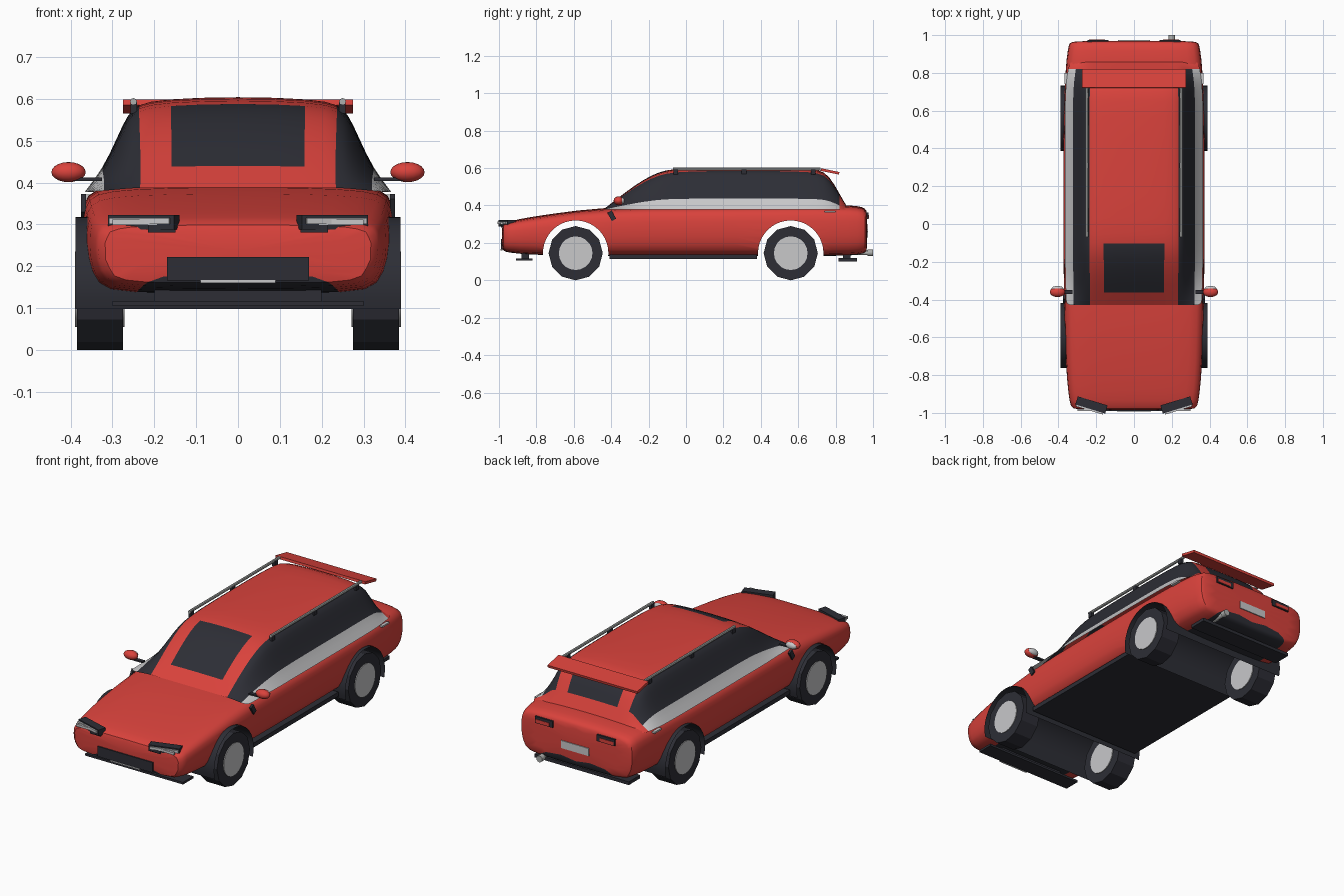
import bpy, bmesh, math
from mathutils import Matrix

old = bpy.data.objects.get("Cube")
if old:
    bpy.data.objects.remove(old)


def material(name, rgb):
    m = bpy.data.materials.new(name)
    m.use_nodes = True
    m.diffuse_color = (*rgb, 1)
    m.node_tree.nodes["Principled BSDF"].inputs["Base Color"].default_value = (*rgb, 1)
    return m


RED = material("red paint", (0.70, 0.055, 0.045))
DARK = material("dark trim", (0.026, 0.027, 0.036))
LIGHT = material("light grey", (0.58, 0.58, 0.59))
STEEL = material("steel", (0.42, 0.43, 0.42))


def finish(name, bm, mats, smooth=True):
    bmesh.ops.recalc_face_normals(bm, faces=bm.faces)
    me = bpy.data.meshes.new(name)
    bm.to_mesh(me)
    bm.free()
    for m in mats:
        me.materials.append(m)
    ob = bpy.data.objects.new(name, me)
    bpy.context.collection.objects.link(ob)
    if smooth:
        smooth_object(ob)
    return ob


def activate(ob):
    bpy.ops.object.select_all(action="DESELECT")
    ob.select_set(True)
    bpy.context.view_layer.objects.active = ob


def smooth_object(ob):
    activate(ob)
    bpy.ops.object.shade_smooth_by_angle(angle=math.radians(35))


def apply(ob, kind, **settings):
    mod = ob.modifiers.new(kind.lower(), kind)
    for key, value in settings.items():
        setattr(mod, key, value)
    activate(ob)
    bpy.ops.object.modifier_apply(modifier=mod.name)


def box(name, center, size, mat, turn=0, axis="Z"):
    bm = bmesh.new()
    bmesh.ops.create_cube(bm, size=1)
    m = Matrix.Translation(center) @ Matrix.Rotation(turn, 4, axis) @ Matrix.Diagonal((*size, 1))
    bm.transform(m)
    return finish(name, bm, [mat], False)


def rod(name, center, radius, length, axis, mat, sides=16, smooth=True):
    bm = bmesh.new()
    bmesh.ops.create_cone(bm, cap_ends=True, segments=sides, radius1=radius,
                          radius2=radius, depth=length)
    turn = Matrix.Rotation(math.pi / 2, 4, "Y" if axis == "X" else "X")
    bm.transform(Matrix.Translation(center) @ turn)
    return finish(name, bm, [mat], smooth)


def ball(name, center, size, mat):
    bm = bmesh.new()
    bmesh.ops.create_uvsphere(bm, u_segments=16, v_segments=10, radius=1)
    bm.transform(Matrix.Translation(center) @ Matrix.Diagonal((*size, 1)))
    return finish(name, bm, [mat])


def loft(name, rings, closed, mats, rule):
    """Skin rings of points; rule(row, y) picks the colour of each face."""
    bm = bmesh.new()
    grid = [[bm.verts.new(p) for p in ring] for ring in rings]
    n = len(grid[0])
    for a, b in zip(grid, grid[1:]):
        y = (a[0].co.y + b[0].co.y) / 2
        for j in range(n if closed else n - 1):
            k = (j + 1) % n
            f = bm.faces.new((a[j], a[k], b[k], b[j]))
            f.material_index = rule(min(j, (n if closed else n - 1) - 1 - j), y)
    if closed:
        bm.faces.new(grid[0])
        bm.faces.new(grid[-1])
    return finish(name, bm, mats, False)


# Lower body: station = y, half width, bottom, top
stations = [(-.985, .32, .165, .292), (-.972, .335, .152, .308), (-.9, .348, .142, .327),
            (-.75, .362, .133, .352), (-.42, .372, .13, .396), (0, .375, .13, .397),
            (.5, .375, .13, .402), (.82, .365, .13, .405), (.93, .35, .135, .398),
            (.96, .342, .147, .383), (.97, .325, .16, .365)]
half = [(0, 0), (.78, 0), (.94, .08), (1, .4), (1, .7), (.975, .9), (.84, .97), (.45, .995), (0, 1)]
rings = []
for y, w, lo, hi in stations:
    side = [(u * w, y, lo + v * (hi - lo)) for u, v in half]
    rings.append(side + [(-x, y, z) for x, y, z in side[-2:0:-1]])
body = loft("body", rings, True, [RED, DARK], lambda row, y: int(row == 0))
apply(body, "SUBSURF", levels=1)

# Wheel arches cut through the body, with open liners
AXLES = {"front": -.59, "rear": .56}
HUB_Z = .145
for end, y in AXLES.items():
    cutter = rod("arch_cutter", (0, y, HUB_Z), .175, 1, "X", RED, 40)
    cutter.hide_render = True
    apply(body, "BOOLEAN", object=cutter, operation="DIFFERENCE", solver="EXACT")
    bpy.data.objects.remove(cutter)
    arc = [math.radians(-16 + 212 * i / 24) for i in range(25)]
    sheet = [[(x, y + .173 * math.cos(a), HUB_Z + .173 * math.sin(a)) for a in arc]
             for x in (-.388, .388)]
    liner = loft(end + "_wheel_liner", sheet, False, [DARK], lambda row, y: 0)
    smooth_object(liner)
smooth_object(body)

# Cabin: side windows, light waist band, windscreen and rear window by row
BASE, CROWN = .378, .606
cabin_half = [(.366, BASE), (.322, .435), (.29, .505), (.265, .56), (.243, .587), (.18, .6), (0, CROWN)]
cabin_stations = [(-.43, .388, .99), (-.37, .435, .985), (-.27, .513, .99), (-.18, .566, 1),
                  (-.11, .592, 1), (0, .604, 1), (.3, .607, 1), (.6, .604, 1), (.71, .595, .99),
                  (.765, .565, .975), (.825, .455, .95), (.86, .395, .93)]
rings = []
for y, top, w in cabin_stations:
    s = (top - BASE) / (CROWN - BASE)
    side = [(x * w, y, BASE + (z - BASE) * s) for x, z in cabin_half]
    rings.append(side + [(-x, y, z) for x, y, z in side[-2::-1]])


def cabin_colour(row, y):
    if row < 4:
        return (2 if row == 0 else 1) if -.41 < y < .83 else 0
    if row == 5 and (-.38 < y < -.12 or .75 < y < .83):
        return 1
    return 0


cabin = loft("cabin", rings, False, [RED, DARK, LIGHT], cabin_colour)
apply(cabin, "SUBSURF", levels=1)
smooth_object(cabin)

# Parts that repeat on both sides
for s, tag in ((1, "left"), (-1, "right")):
    for end, y in AXLES.items():
        rod(f"{end}_{tag}_tyre", (s * .33, y, HUB_Z), .145, .11, "X", DARK, 12, False)
        rod(f"{end}_{tag}_hub", (s * .33, y, HUB_Z), .09, .118, "X", LIGHT, 20)
    rod(tag + "_roof_rail", (s * .25, .325, .594), .008, .79, "Y", STEEL, 8)
    for i, y in enumerate((-.055, .31, .68)):
        box(f"{tag}_rail_post_{i + 1}", (s * .249, y, .58), (.016, .026, .03), DARK)
    ball(tag + "_mirror", (s * .405, -.36, .425), (.041, .027, .024), RED)
    ball(tag + "_mirror_glass", (s * .405, -.342, .425), (.032, .014, .018), LIGHT)
    box(tag + "_mirror_stalk", (s * .365, -.36, .408), (.08, .022, .008), DARK)
    turn = s * math.radians(17)
    box(tag + "_headlight_housing", (s * .225, -.958, .305), (.165, .045, .034), DARK, turn)
    box(tag + "_headlight_lens", (s * .23, -.965, .308), (.15, .046, .014), LIGHT, turn)
    box(tag + "_headlight_inner", (s * .182, -.975, .294), (.065, .03, .026), DARK)
    box(tag + "_headlight_front", (s * .235, -.985, .305), (.13, .012, .013), LIGHT)
    box(tag + "_tail_light_frame", (s * .19, .962, .345), (.11, .026, .036), DARK)
    box(tag + "_tail_light", (s * .197, .964, .34), (.085, .027, .018), RED)
    box(tag + "_side_vent", (s * .369, -.397, .345), (.012, .026, .05), DARK, s * .5, "X")
    box(tag + "_door_handle", (s * .361, .77, .367), (.016, .06, .009), LIGHT)

# Front and rear trim
box("grille", (0, -.983, .194), (.34, .014, .056), DARK)
box("grille_strip", (0, -.987, .164), (.18, .012, .007), LIGHT)
box("front_splitter", (0, -.865, .111), (.6, .09, .012), DARK)
box("front_splitter_mount", (0, -.86, .128), (.4, .04, .03), DARK)
box("rear_diffuser", (0, .865, .11), (.58, .1, .018), DARK)
box("rear_diffuser_mount", (0, .86, .128), (.4, .04, .03), DARK)
box("number_plate", (0, .968, .25), (.17, .012, .042), LIGHT)
box("floor_sill", (0, -.015, .127), (.7, .79, .024), DARK)
box("spoiler", (0, .77, .582), (.55, .1, .014), RED, -.2, "X")
rod("exhaust_pipe", (.2, .94, .146), .012, .1, "Y", STEEL, 12)
rod("exhaust_tip", (.2, .985, .147), .018, .03, "Y", STEEL, 12)
